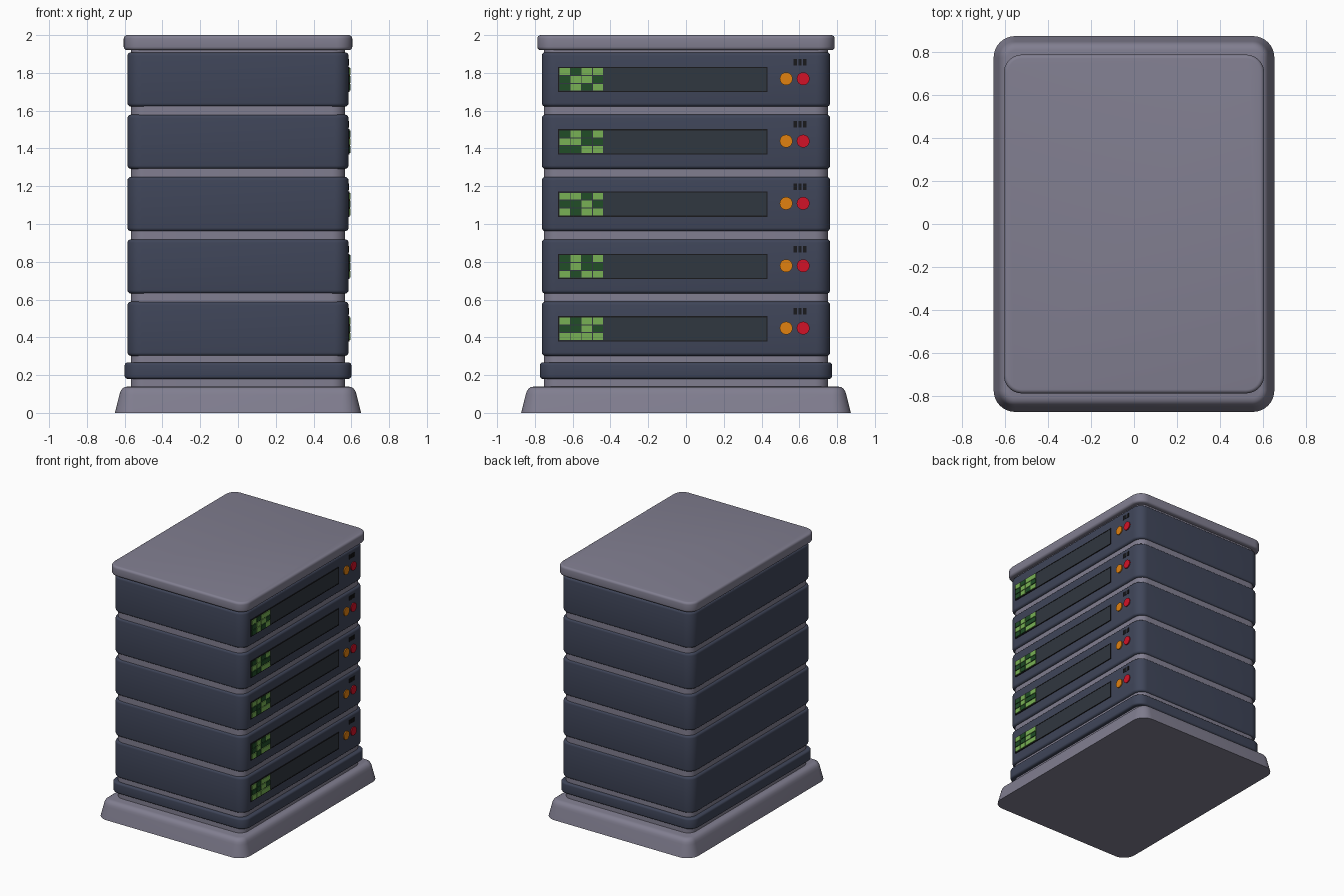
import bpy, bmesh, math

if "Cube" in bpy.data.objects:
    bpy.data.objects.remove(bpy.data.objects["Cube"])

def material(name, rgb):
    m = bpy.data.materials.new(name)
    m.diffuse_color = (*rgb, 1)
    m.use_nodes = True
    m.node_tree.nodes["Principled BSDF"].inputs["Base Color"].default_value = m.diffuse_color
    return m

CASE = material("case_grey", (0.22, 0.21, 0.28))
NAVY = material("unit_navy", (0.05, 0.06, 0.10))
SCREEN = material("screen_dark", (0.03, 0.038, 0.05))
BLACK = material("trim_black", (0.01, 0.01, 0.012))
LIT = material("led_lit", (0.19, 0.44, 0.09))
DIM = material("led_dim", (0.015, 0.075, 0.02))
ORANGE = material("button_orange", (0.75, 0.22, 0.005))
RED = material("button_red", (0.65, 0.006, 0.02))

def finish(name, bm, mat, angle=35):
    bmesh.ops.recalc_face_normals(bm, faces=bm.faces[:])
    me = bpy.data.meshes.new(name)
    bm.to_mesh(me)
    bm.free()
    me.materials.append(mat)
    ob = bpy.data.objects.new(name, me)
    bpy.context.collection.objects.link(ob)
    bpy.ops.object.select_all(action='DESELECT')
    ob.select_set(True)
    bpy.context.view_layer.objects.active = ob
    bpy.ops.object.shade_smooth_by_angle(angle=math.radians(angle))
    return ob

def slab(name, hx, hy, r, profile, mat, seg=8):
    """Stack of rounded rectangles; profile lists (inset, z)."""
    bm = bmesh.new()
    rings = []
    for inset, z in profile:
        rr, ring = max(r - inset, 0.01), []
        for k, (sx, sy) in enumerate([(1, 1), (-1, 1), (-1, -1), (1, -1)]):
            cx, cy = sx * (hx - inset - rr), sy * (hy - inset - rr)
            for i in range(seg + 1):
                a = (k + i / seg) * math.pi / 2
                ring.append(bm.verts.new((cx + rr * math.cos(a), cy + rr * math.sin(a), z)))
        rings.append(ring)
    n = len(rings[0])
    for a, b in zip(rings, rings[1:]):
        for i in range(n):
            bm.faces.new((a[i], a[(i + 1) % n], b[(i + 1) % n], b[i]))
    bm.faces.new(rings[0][::-1])
    bm.faces.new(rings[-1])
    return finish(name, bm, mat)

def soft(z0, z1, b, steps=4):
    """Straight wall with rounded lower and upper edges."""
    arc = [(b * (1 - math.cos(t)), b * (1 - math.sin(t)))
           for t in (i * math.pi / 2 / steps for i in range(steps + 1))]
    low = [(b - b * math.sin(i * math.pi / 2 / steps),
            z0 + b - b * math.cos(i * math.pi / 2 / steps)) for i in range(steps + 1)]
    return low + [(i, z0 + z1 - z) for i, z in reversed(low)]

def boxes(name, items, mat):
    """Boxes on the side face: (x0, x1, y0, y1, z0, z1)."""
    bm = bmesh.new()
    for x0, x1, y0, y1, z0, z1 in items:
        vs = bmesh.ops.create_cube(bm, size=1)["verts"]
        for v in vs:
            v.co = (x1 if v.co.x > 0 else x0, y1 if v.co.y > 0 else y0, z1 if v.co.z > 0 else z0)
    return finish(name, bm, mat)

def button(name, y, z, mat):
    bpy.ops.mesh.primitive_cylinder_add(vertices=24, radius=0.034, depth=0.03,
                                        location=(0.578, y, z), rotation=(0, math.pi / 2, 0))
    ob = bpy.context.object
    ob.name = name
    ob.data.materials.append(mat)
    bpy.ops.object.shade_smooth_by_angle()

# Case: flared base, inner core, lower band, lid
slab("base", 0.652, 0.873, 0.10,
     [(0, 0), (0.024, 0.095), (0.029, 0.112), (0.038, 0.127), (0.051, 0.136), (0.066, 0.139)], CASE)
slab("core", 0.567, 0.752, 0.07, [(0, 0.12), (0, 1.95)], CASE)
slab("lower_band", 0.60, 0.773, 0.08, soft(0.18, 0.267, 0.015), NAVY)
slab("lid", 0.605, 0.787, 0.085, soft(1.92, 2.0, 0.018), CASE)

# LED patterns from bottom unit to top unit, rows top to bottom
PATTERNS = [("1011", "0010", "1111"), ("0101", "0100", "1011"), ("1101", "0010", "1011"),
            ("0101", "1100", "0011"), ("1011", "0110", "0101")]
FACE = 0.585

for n, rows in enumerate(PATTERNS):
    z = 0.302 + 0.33 * n
    tag = f"_{n + 1}"
    slab("server_unit" + tag, FACE, 0.763, 0.075, soft(z, z + 0.287, 0.018), NAVY)

    # Display panel with a thin dark rim
    y0, y1, z0, z1, t = -0.678, 0.432, z + 0.076, z + 0.21, 0.006
    xa, xb = FACE - 0.02, FACE + 0.006
    boxes("display_rim" + tag, [(xa, xb, y0, y1, z0, z0 + t), (xa, xb, y0, y1, z1 - t, z1),
                                (xa, xb, y0, y0 + t, z0 + t, z1 - t),
                                (xa, xb, y1 - t, y1, z0 + t, z1 - t)], BLACK)
    boxes("display" + tag, [(xa, FACE + 0.004, y0 + t, y1 - t, z0 + t, z1 - t)], SCREEN)

    # LED grid
    cells = {"0": [], "1": []}
    for r, row in enumerate(rows):
        for c, state in enumerate(row):
            ya, zb = -0.669 + 0.0585 * c, z + 0.203 - 0.0415 * r
            cells[state].append((FACE - 0.01, FACE + 0.01, ya, ya + 0.054, zb - 0.036, zb))
    boxes("leds_lit" + tag, cells["1"], LIT)
    boxes("leds_dim" + tag, cells["0"], DIM)

    # Buttons and small vent slots
    button("orange_button" + tag, 0.53, z + 0.147, ORANGE)
    button("red_button" + tag, 0.62, z + 0.147, RED)
    boxes("vent_slots" + tag, [(FACE - 0.01, FACE + 0.003, y, y + 0.017, z + 0.218, z + 0.252)
                               for y in (0.57, 0.595, 0.62)], BLACK)
